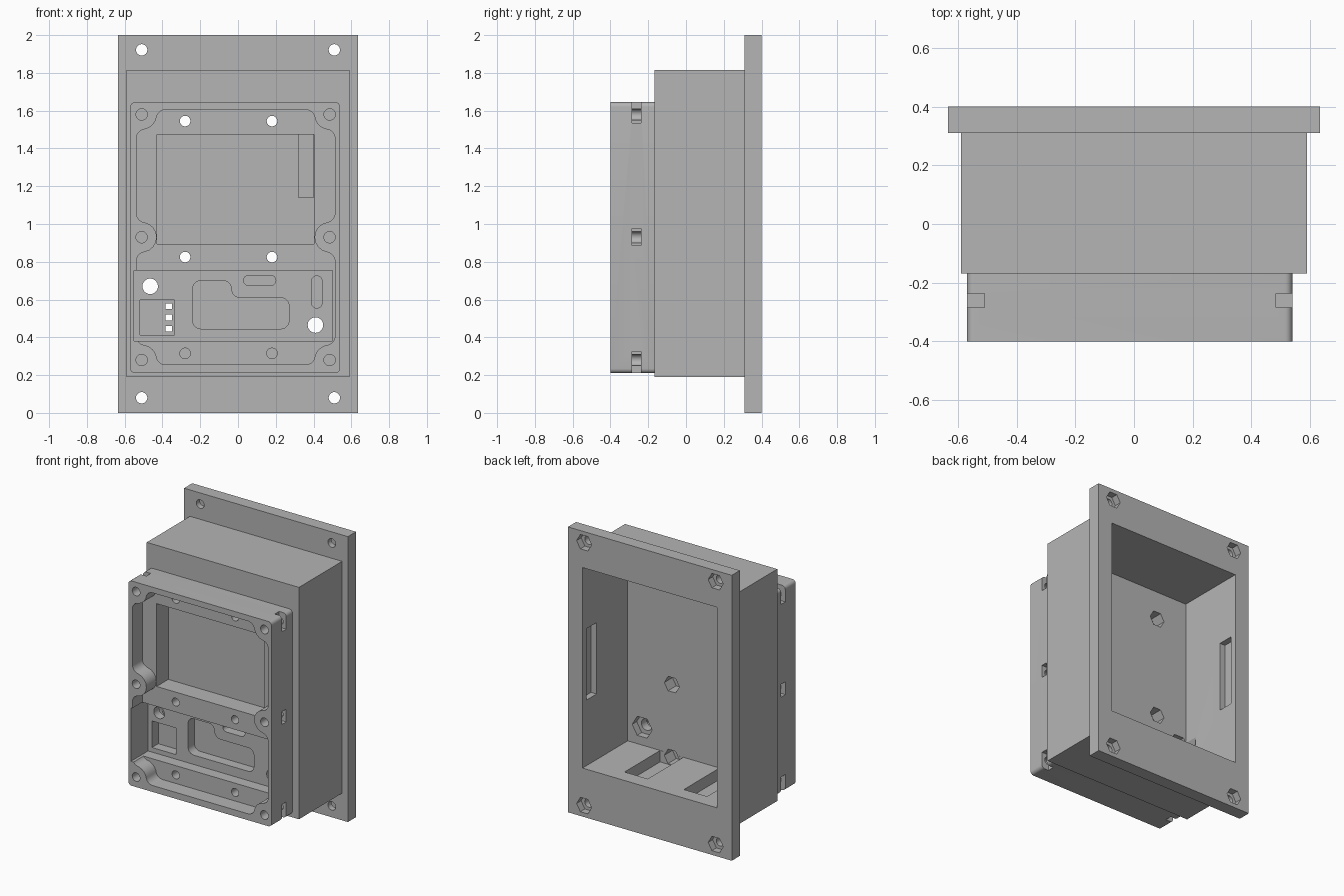
import bpy
import bmesh
from math import atan2, cos, hypot, pi, sin, sqrt
from mathutils import Vector

cube = bpy.data.objects.get("Cube")
if cube:
    bpy.data.objects.remove(cube, do_unlink=True)

FRONT, BACK = -0.5, 0.5      # cutter ends outside the body
CX = -0.0125                 # centre line of the front frame


def prism(name, outline, y0, y1):
    """Extrude an x-z outline from y0 to y1."""
    bm = bmesh.new()
    face = bm.faces.new([bm.verts.new((x, y0, z)) for x, z in outline])
    extruded = bmesh.ops.extrude_face_region(bm, geom=[face])["geom"]
    verts = [v for v in extruded if isinstance(v, bmesh.types.BMVert)]
    bmesh.ops.translate(bm, vec=(0, y1 - y0, 0), verts=verts)
    bmesh.ops.recalc_face_normals(bm, faces=bm.faces)
    mesh = bpy.data.meshes.new(name)
    bm.to_mesh(mesh)
    bm.free()
    obj = bpy.data.objects.new(name, mesh)
    bpy.context.collection.objects.link(obj)
    return obj


def rect(x0, x1, z0, z1):
    return [(x0, z0), (x1, z0), (x1, z1), (x0, z1)]


def ngon(x, z, r, n=32):
    return [(x + r * cos(2 * pi * i / n), z + r * sin(2 * pi * i / n)) for i in range(n)]


def rounded(points, r, n=6):
    """Round every right-angled corner of an outline."""
    out = []
    pts = [Vector(p) for p in points]
    for i, p in enumerate(pts):
        d1 = (pts[i - 1] - p).normalized()
        d2 = (pts[(i + 1) % len(pts)] - p).normalized()
        c = p + (d1 + d2) * r
        for k in range(n + 1):
            a = pi / 2 * k / n
            out.append(tuple(c - (d2 * cos(a) + d1 * sin(a)) * r))
    return out


def arc(c, r, a0, a1, n=8):
    turn = (a1 - a0 + pi) % (2 * pi) - pi
    return [(c[0] + r * cos(a0 + turn * i / n), c[1] + r * sin(a0 + turn * i / n))
            for i in range(n + 1)]


def angle(a, b):
    return atan2(b[1] - a[1], b[0] - a[0])


def boss(b, f1, f2, start, end, r, f):
    """Screw boss outline blended into the wall by a fillet on each side."""
    return (arc(f1, f, start, angle(f1, b))[:-1]
            + arc(b, r, angle(b, f1), angle(b, f2))
            + arc(f2, f, angle(f2, b), end)[1:])


def combine(target, tool, operation):
    mod = target.modifiers.new("combine", "BOOLEAN")
    mod.operation = operation
    mod.solver = "EXACT"
    mod.object = tool
    bpy.context.view_layer.objects.active = target
    bpy.ops.object.modifier_apply(modifier=mod.name)
    bpy.data.objects.remove(tool, do_unlink=True)


# Main solid: wall plate, deep housing and front frame
body = prism("enclosure_body", rect(-0.635, 0.635, 0, 2), 0.31, 0.4)
housing = prism("housing", rect(-0.59, 0.59, 0.19, 1.815), -0.168, 0.35)
frame = prism("front_frame", rounded(rect(-0.57, 0.54, 0.21, 1.645), 0.025), -0.4, -0.13)
combine(body, housing, "UNION")
combine(body, frame, "UNION")


def cut(outline, y0, y1):
    combine(body, prism("cutter", outline, y0, y1), "DIFFERENCE")


# Rear cavity with side wall slots and nut access troughs
cut(rect(-0.522, 0.522, 0.34, 1.745), -0.1, BACK)
for s in (-1, 1):
    cut(rect(*sorted((s * 0.5, s * 0.565)), 0.8, 1.3), 0.245, 0.355)
for x in (-0.28, 0.18):
    cut(rect(x - 0.09, x + 0.09, 0.26, 0.4), -0.099, 0.295)

# Front recess that flows around six screw bosses
half, top, bottom, r, f, bu = 0.526, 1.605, 0.255, 0.08, 0.05, 0.4975
heights = (1.58, 0.93, 0.28)
side_x = half - f
rise = sqrt((r + f) ** 2 - (bu - side_x) ** 2)
side = []
for z in heights:
    above, below = (side_x, z + rise), (side_x, z - rise)
    start, end = 0, 0
    if z == heights[0]:
        above = (bu - sqrt((r + f) ** 2 - (top - f - z) ** 2), top - f)
        start = pi / 2
    if z == heights[-1]:
        below = (bu - sqrt((r + f) ** 2 - (bottom + f - z) ** 2), bottom + f)
        end = -pi / 2
    side += boss((bu, z), above, below, start, end, r, f)
recess = [(CX + u, z) for u, z in side] + [(CX - u, z) for u, z in reversed(side)]
cut(recess, FRONT, -0.29)

# Display pocket with a connector relief
cut(rect(-0.428, 0.403, 0.895, 1.475), -0.3, -0.16)
cut(rect(0.32, 0.4, 1.14, 1.473), -0.3, -0.125)

# Circuit board pocket and its component reliefs
cut(rect(-0.55, 0.5, 0.38, 0.755), FRONT, -0.21)
relief = [(-0.24, 0.7), (-0.035, 0.7), (-0.035, 0.61), (0.27, 0.61), (0.27, 0.445), (-0.24, 0.445)]
cut(rounded(relief, 0.044), FRONT, -0.14)
cut(rounded(rect(0.03, 0.2, 0.675, 0.728), 0.026), FRONT, -0.14)
cut(rounded(rect(0.39, 0.445, 0.555, 0.725), 0.027), FRONT, -0.14)
cut(rect(-0.52, -0.335, 0.412, 0.598), FRONT, -0.14)
for z in (0.445, 0.505, 0.565):
    cut(rect(-0.383, -0.35, z - 0.015, z + 0.015), FRONT, 0)

# Board mounting holes with hexagonal nut seats
for x, z in ((-0.465, 0.67), (0.41, 0.465)):
    cut(ngon(x, z, 0.041), FRONT, 0)
    cut(ngon(x, z, 0.077, 6), -0.15, 0)

# Display mounting holes with hexagonal nut seats
for x in (-0.28, 0.18):
    for z in (0.315, 0.825, 1.545):
        cut(ngon(x, z, 0.028), FRONT, 0)
        cut(ngon(x, z, 0.058, 6), -0.19, -0.05)

# Cover screw holes with side nut slots
for s in (-1, 1):
    for z in heights:
        x = CX + s * bu
        cut(ngon(x, z, 0.03), FRONT, -0.2)
        z0 = 0.15 if z == heights[-1] else z - 0.045
        z1 = 1.7 if z == heights[0] else z + 0.045
        cut(rect(*sorted((x, s * 0.65)), z0, z1), -0.285, -0.237)

# Wall plate holes with hexagonal nut seats
for x in (-0.51, 0.51):
    for z in (0.08, 1.922):
        cut(ngon(x, z, 0.03), 0.25, BACK)
        cut(ngon(x, z, 0.058, 6), 0.35, BACK)

# Single grey plastic colour
grey = bpy.data.materials.new("grey_plastic")
grey.use_nodes = True
colour = (0.46, 0.46, 0.46, 1)
grey.diffuse_color = colour
grey.node_tree.nodes["Principled BSDF"].inputs["Base Color"].default_value = colour
body.data.materials.clear()
body.data.materials.append(grey)

# Smooth the round walls, keep the corners sharp
bpy.ops.object.select_all(action="DESELECT")
body.select_set(True)
bpy.context.view_layer.objects.active = body
bpy.ops.object.shade_smooth_by_angle(angle=pi / 6)
